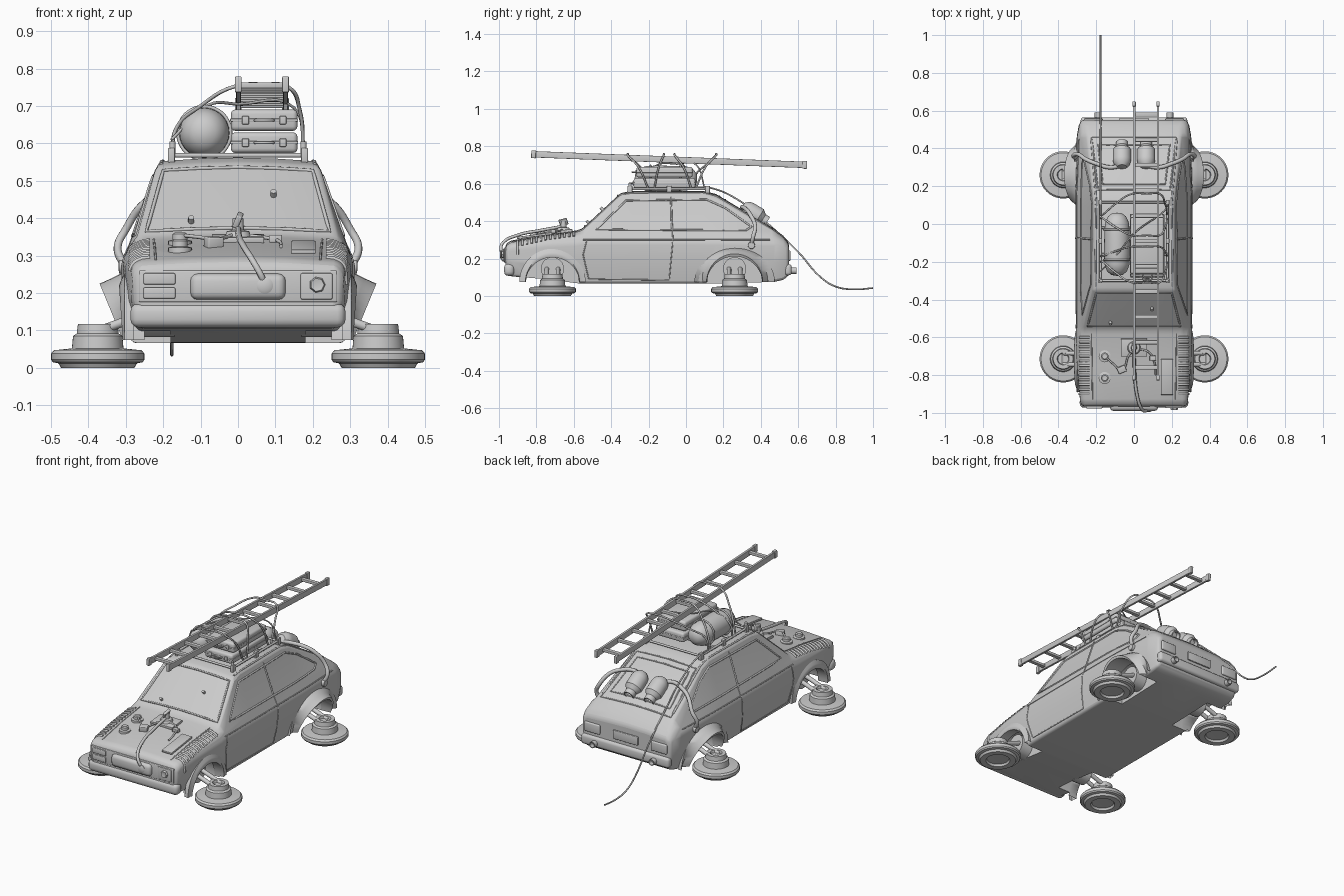
import bpy, bmesh, math
from mathutils import Vector, Matrix, Euler
from mathutils.bvhtree import BVHTree

if "Cube" in bpy.data.objects:
    bpy.data.objects.remove(bpy.data.objects["Cube"])


def finish(name, bm, angle=35):
    bmesh.ops.recalc_face_normals(bm, faces=bm.faces)
    me = bpy.data.meshes.new(name)
    bm.to_mesh(me)
    bm.free()
    ob = bpy.data.objects.new(name, me)
    bpy.context.collection.objects.link(ob)
    activate(ob)
    bpy.ops.object.shade_smooth_by_angle(angle=math.radians(angle))
    return ob


def activate(ob):
    bpy.ops.object.select_all(action='DESELECT')
    ob.select_set(True)
    bpy.context.view_layer.objects.active = ob


def box(name, loc, size, rot=(0, 0, 0), bevel=0.0):
    bm = bmesh.new()
    m = Matrix.Translation(loc) @ Euler(rot).to_matrix().to_4x4() @ Matrix.Diagonal((*size, 1))
    bmesh.ops.create_cube(bm, size=1, matrix=m)
    if bevel:
        bmesh.ops.bevel(bm, geom=bm.edges[:], offset=bevel, segments=3, profile=0.5, affect='EDGES')
    return finish(name, bm)


def grid(name, rings, closed=True, cap=False, angle=35):
    bm = bmesh.new()
    vs = [[bm.verts.new(p) for p in r] for r in rings]
    n = len(rings[0])
    for a, b in zip(vs, vs[1:]):
        for i in range(n if closed else n - 1):
            j = (i + 1) % n
            bm.faces.new((a[i], a[j], b[j], b[i]))
    if cap:
        bm.faces.new(vs[0])
        bm.faces.new(vs[-1])
    bmesh.ops.remove_doubles(bm, verts=bm.verts, dist=1e-5)
    return finish(name, bm, angle)


def lathe(name, profile, loc, axis=(0, 0, 1), n=32):
    q = Vector((0, 0, 1)).rotation_difference(Vector(axis))
    rings = [[Vector(loc) + q @ Vector((max(r, 1e-7) * math.cos(t), max(r, 1e-7) * math.sin(t), h))
              for t in (2 * math.pi * i / n for i in range(n))] for r, h in profile]
    return grid(name, rings)


def rod(name, a, b, r, n=20):
    d = Vector(b) - Vector(a)
    return lathe(name, [(0, 0), (r, 0), (r, d.length), (0, d.length)], a, d, n)


def tube(name, pts, r, cyclic=False, smooth=True):
    cu = bpy.data.curves.new(name, 'CURVE')
    cu.dimensions, cu.bevel_depth, cu.bevel_resolution = '3D', r, 2
    cu.resolution_u, cu.use_fill_caps = 6, True
    sp = cu.splines.new('BEZIER')
    sp.bezier_points.add(len(pts) - 1)
    for bp, p in zip(sp.bezier_points, pts):
        bp.co = p
        bp.handle_left_type = bp.handle_right_type = 'AUTO' if smooth else 'VECTOR'
    sp.use_cyclic_u = cyclic
    bpy.context.collection.objects.link(bpy.data.objects.new(name, cu))


# body shell: y, bottom z, bottom w, mid w, belt z, belt w, shoulder z, shoulder w, top z, top w
stations = [
    (-.965, .125, .25, .272, .235, .275, .255, .27, .265, .255),
    (-.94, .105, .262, .285, .25, .287, .275, .28, .285, .255),
    (-.75, .09, .28, .30, .27, .303, .305, .285, .32, .25),
    (-.585, .068, .285, .305, .28, .308, .32, .292, .34, .255),
    (-.555, .066, .285, .305, .285, .308, .328, .29, .35, .262),
    (-.35, .066, .285, .307, .285, .31, .335, .288, .54, .217),
    (-.29, .066, .285, .307, .285, .31, .335, .287, .552, .212),
    (.09, .066, .285, .307, .285, .31, .335, .286, .552, .21),
    (.16, .066, .285, .307, .285, .31, .335, .285, .535, .212),
    (.47, .075, .28, .302, .28, .30, .32, .28, .35, .245),
    (.52, .085, .275, .293, .265, .29, .295, .28, .312, .25),
    (.55, .11, .265, .28, .24, .28, .265, .27, .275, .25)]
rings = []
for y, bz, bw, mw, z1, w1, z2, w2, zt, wt in stations:
    half = [(bw, bz), (mw, .18), (w1, z1), (w2, z2), (wt, zt), (wt * .5, zt + .007)]
    rings.append([(x, y, z) for x, z in half] + [(0, y, zt + .01)] +
                 [(-x, y, z) for x, z in reversed(half)] + [(0, y, bz)])
body = grid('car_body', rings, cap=True)
bev = body.modifiers.new('round', 'BEVEL')
bev.width, bev.segments, bev.limit_method, bev.angle_limit = .018, 3, 'ANGLE', math.radians(22)
AXLES = ((-.714, .145), (.26, .15))
bm = bmesh.new()
for y, r in AXLES:
    for s in (1, -1):
        bmesh.ops.create_cone(bm, cap_ends=True, segments=48, radius1=r, radius2=r, depth=.3,
                              matrix=Matrix.Translation((s * .33, y, .08)) @ Matrix.Rotation(math.pi / 2, 4, 'Y'))
cutter = finish('arch_cutter', bm)
cutter.hide_render = True
bo = body.modifiers.new('arches', 'BOOLEAN')
bo.object, bo.operation, bo.solver = cutter, 'DIFFERENCE', 'EXACT'
activate(body)
bpy.ops.object.convert(target='MESH')
bpy.ops.object.shade_smooth_by_angle(angle=math.radians(32))
bpy.data.objects.remove(cutter)
bvh = BVHTree.FromObject(body, bpy.context.evaluated_depsgraph_get())


def cast(p, axis, sign):
    o = Vector(p)
    o[axis] = 3 * sign
    d = Vector()
    d[axis] = -sign
    return bvh.ray_cast(o, d)[0]


def trace(name, pts, axis, sign, r, cyclic=True):
    # seam laid on the body surface: pts are 2D in the plane across the axis
    pts = list(pts) + ([pts[0]] if cyclic else [])
    out = []
    for a, b in zip(pts, pts[1:]):
        for i in range(8):
            p = list(Vector(a).lerp(Vector(b), i / 8))
            p.insert(axis, 0)
            out.append(cast(p, axis, sign))
    p = list(pts[-1])
    p.insert(axis, 0)
    if not cyclic:
        out.append(cast(p, axis, sign))
    tube(name, [p for p in out if p], r, cyclic, False)


for s in (1, -1):
    # door, side window and bonnet seams
    trace('door_seam', [(-.53, .30), (-.55, .22), (-.52, .09), (-.09, .085), (-.07, .30), (-.08, .53)], 0, s, .003, False)
    trace('side_window_seal', [(-.48, .355), (-.32, .51), (.11, .515), (.21, .47), (.35, .37), (.32, .35)], 0, s, .005)
    trace('window_pillar', [(-.075, .35), (-.08, .515)], 0, s, .005, False)
    trace('waist_line', [(-.55, .30), (.45, .30)], 0, s, .003, False)
    trace('bonnet_seam', [(s * .225, -.58), (s * .22, -.93)], 2, 1, .003, False)
    trace('roof_gutter', [(s * .205, -.33), (s * .2, .12), (s * .225, .44)], 2, 1, .005, False)
    # ribbed vents on the front wings
    for i in range(13):
        y = -.6 - i * .025
        trace('wing_vent_rib', [(s * .235, y), (s * .262, y), (s * .288, y)], 2, 1, .0065, False)
    # wheel arch flares; the rear ones bulge outwards
    for nm, (y, r), bulge, wide in (('front_arch_flare', AXLES[0], .01, 1.0), ('rear_arch_flare', AXLES[1], .062, 1.18)):
        fl = []
        for i in range(25):
            t = math.pi * i / 24
            k = math.sin(t)
            x = .308 + bulge * k
            prof = [(r - .004, .25, 1), (r - .014 * k, x - .006, 1), (r, x, 1), (r + .014, x - bulge * .5, 1 + (wide - 1) * .5),
                    (r + .032, .303, wide), (r + .03, .28, wide)]
            fl.append([(s * px, y - pr * w * math.cos(t), .075 + pr * k) for pr, px, w in prof])
        grid(nm, fl, closed=False, angle=50)
    # hover discs with suspension
    for y, r in AXLES:
        lathe('hover_disc', [(0, .014), (.06, .012), (.066, 0), (.098, 0), (.105, .012), (.12, .015), (.125, .022),
                             (.125, .038), (.117, .047), (.069, .052), (.066, .085), (.056, .092), (.053, .117),
                             (.032, .117), (.028, .104), (0, .104)], (s * .375, y, 0), n=40)
        rod('hub_drum', (s * .17, y, .145), (s * .25, y, .145), .062, 28)
        rod('suspension_arm', (s * .23, y - .03, .15), (s * .375, y - .03, .098), .012)
        rod('suspension_arm', (s * .23, y + .03, .15), (s * .375, y + .03, .098), .012)
        rod('arm_bolt', (s * .375, y - .05, .098), (s * .375, y + .05, .098), .008)
    # tail: lamps, exhausts, booster tanks and hoses
    box('tail_lamp', (s * .215, .55, .215), (.10, .02, .055), bevel=.006)
    lathe('exhaust_pipe', [(0, 0), (.018, 0), (.018, .07), (.014, .07), (.013, .03), (0, .03)], (s * .19, .52, .135), (0, 1, 0), 20)
    lathe('booster_tank', [(0, -.085), (.025, -.08), (.042, -.062), (.048, -.04), (.048, .025), (.03, .048), (.03, .075),
                           (.024, .075), (.02, .05), (0, .05)], (s * .064, .37, .435), (0, .34, -.205), 24)
    tube('booster_hose', [(s * .06, .31, .46), (s * .13, .30, .475), (s * .20, .32, .465), (s * .25, .34, .44),
                          (s * .30, .37, .37), (s * .322, .36, .32), (s * .305, .35, .275)], .011)
    lathe('hose_socket', [(0, 0), (.02, 0), (.018, .02), (0, .022)], (s * .298, .35, .27), (s, 0, 0), 16)
    # roof rack sides and feet
    tube('rack_rail', [(s * .178, -.31, .572), (s * .178, .125, .572)], .007)
    for y in (-.30, -.09, .115):
        box('rack_foot', (s * .178, y, .568), (.018, .026, .04), bevel=.003)
    rod('rack_post', (s * .175, -.30, .57), (s * .175, -.30, .605), .008)
    # ladder rails
    box('ladder_rail', (.064 + s * .063, -.09, .729), (.013, 1.455, .034), (-.039, 0, 0), .002)
    for y in (-.815, .635):
        box('ladder_end_cap', (.064 + s * .063, y, .729 - .039 * (y + .09)), (.018, .025, .042), (-.039, 0, 0), .003)
for y in (-.30, -.16, -.02, .115):
    rod('rack_bar', (-.178, y, .568), (.178, y, .568), .006)
for i in range(11):
    y = -.76 + i * .134
    z = .729 - .039 * (y + .09)
    box('ladder_rung', (.064, y, z), (.12, .022, .016), bevel=.003)

# windows and hatch seams
trace('windscreen_seal', [(-.245, -.54), (-.2, -.365), (.2, -.365), (.245, -.54)], 2, 1, .005)
trace('hatch_seam', [(-.19, .18), (-.225, .46), (.225, .46), (.19, .18)], 2, 1, .004)
trace('rear_window_seal', [(-.165, .21), (-.19, .42), (.19, .42), (.165, .21)], 2, 1, .004)
for x, z in ((-.125, .39), (.095, .46)):
    p = cast((x, 0, z), 1, -1)
    rod('washer_nozzle', p, p + Vector((0, -.012, .012)), .008, 12)

# front and rear bumpers, grille and lamps
box('front_bumper', (0, -.945, .14), (.575, .055, .065), bevel=.022)
box('rear_bumper', (0, .545, .14), (.565, .04, .06), bevel=.016)
box('number_plate_recess', (0, .553, .215), (.16, .012, .05), bevel=.004)
box('grille_frame', (0, -.964, .218), (.53, .012, .085), bevel=.004)
box('front_tank_grille', (0, -.967, .217), (.255, .045, .07), bevel=.02)
for z in (.2, .238):
    box('left_lamp', (-.21, -.97, z), (.085, .014, .03), bevel=.004)
box('right_lamp_frame', (.21, -.968, .218), (.085, .014, .07), bevel=.004)
lathe('broken_lamp', [(0, 0), (.022, 0), (.018, .012), (0, .008)], (.212, -.974, .222), (0, -1, 0), 7)

# bonnet fittings
for y in (-.70, -.815):
    p = cast((-.155, y, 0), 2, 1)
    lathe('filler_cap', [(0, -.01), (.032, -.01), (.032, .008), (.02, .011), (.02, .026), (.014, .03), (0, .028)], p, n=20)
box('bonnet_plate', (0, -.655, .345), (.14, .095, .016), (.1, 0, 0), .003)
lathe('bonnet_socket', [(0, 0), (.036, 0), (.03, .015), (.016, .018), (.014, .05), (0, .05)], (0, -.655, .35), n=20)
box('bonnet_valve', (0, -.655, .395), (.016, .045, .035), (.3, .4, 0), .004)
box('bonnet_hatch', (.175, -.81, .322), (.065, .19, .012), (.13, 0, 0), .003)
box('bonnet_block', (-.065, -.77, .335), (.045, .035, .03), (.1, 0, .4), .004)
tube('bonnet_wire', [(-.155, -.70, .355), (-.11, -.74, .35), (-.065, -.77, .345), (-.03, -.70, .35), (0, -.66, .36)], .005)
tube('bonnet_side_wire', [(.02, -.66, .355), (.08, -.68, .347), (.11, -.74, .338), (.115, -.80, .325)], .005)
box('bonnet_clip', (.10, -.71, .345), (.035, .025, .02), bevel=.003)
tube('bonnet_hose', [(0, -.66, .372), (.003, -.78, .35), (.015, -.90, .325), (.04, -.978, .285), (.06, -.99, .25), (.072, -.978, .222)], .0085)
lathe('hose_fitting', [(0, 0), (.022, 0), (.022, .008), (.014, .012), (0, .012)], (.072, -.983, .22), (0, -1, 0), 16)

# roof luggage
for z, h, l in ((.602, .055, .33), (.662, .057, .30)):
    box('suitcase', (.07, -.115, z), (.178, l, h), bevel=.012)
    box('suitcase_band', (.07, -.115, z), (.182, l + .004, .008), bevel=.002)
    for x in (.02, .12):
        box('suitcase_latch', (x, -.115 - l / 2, z), (.018, .012, .022), bevel=.002)
    tube('suitcase_handle', [(.045, -.11 - l / 2, z), (.05, -.13 - l / 2, z), (.09, -.13 - l / 2, z), (.095, -.11 - l / 2, z)], .004)
lathe('rolled_bag', [(0, -.17), (.03, -.165), (.053, -.145), (.066, -.11), (.069, -.05), (.067, .05), (.064, .11),
                     (.048, .145), (.025, .162), (0, .165)], (-.09, -.105, .628), (0, 1, 0), 28)
for y in (-.19, -.03):
    tube('bag_strap', [(-.09 + .07 * math.cos(a), y, .628 + .07 * math.sin(a)) for a in (i * math.pi / 6 for i in range(12))], .005, True)

# lashing ropes over ladder and luggage
for y0, y1 in ((-.31, -.2), (-.12, -.17), (-.06, .03), (.16, .05)):
    tube('lashing_rope', [(-.178, y1, .57), (-.165, y1, .64), (-.10, (y0 + y1) / 2, .70), (-.01, y0, .752),
                          (.07, y0, .758), (.135, y0, .75), (.165, (y0 + y1) / 2, .69), (.175, y1, .57)], .005)
tube('lashing_cord', [(-.178, -.25, .61), (-.08, -.15, .702), (.0, -.05, .705), (.15, .06, .695), (.178, .10, .575)], .004)

# trailing cable
tube('trailing_cable', [(-.177, .05, .58), (-.177, .13, .578), (-.177, .3, .50), (-.177, .45, .375), (-.177, .6, .235),
                        (-.177, .72, .10), (-.177, .80, .05), (-.177, .9, .035), (-.177, 1.0, .042)], .0045)

# make all tubes meshes
curves = [o for o in bpy.data.objects if o.type == 'CURVE']
bpy.ops.object.select_all(action='DESELECT')
for o in curves:
    o.select_set(True)
bpy.context.view_layer.objects.active = curves[0]
bpy.ops.object.convert(target='MESH')
